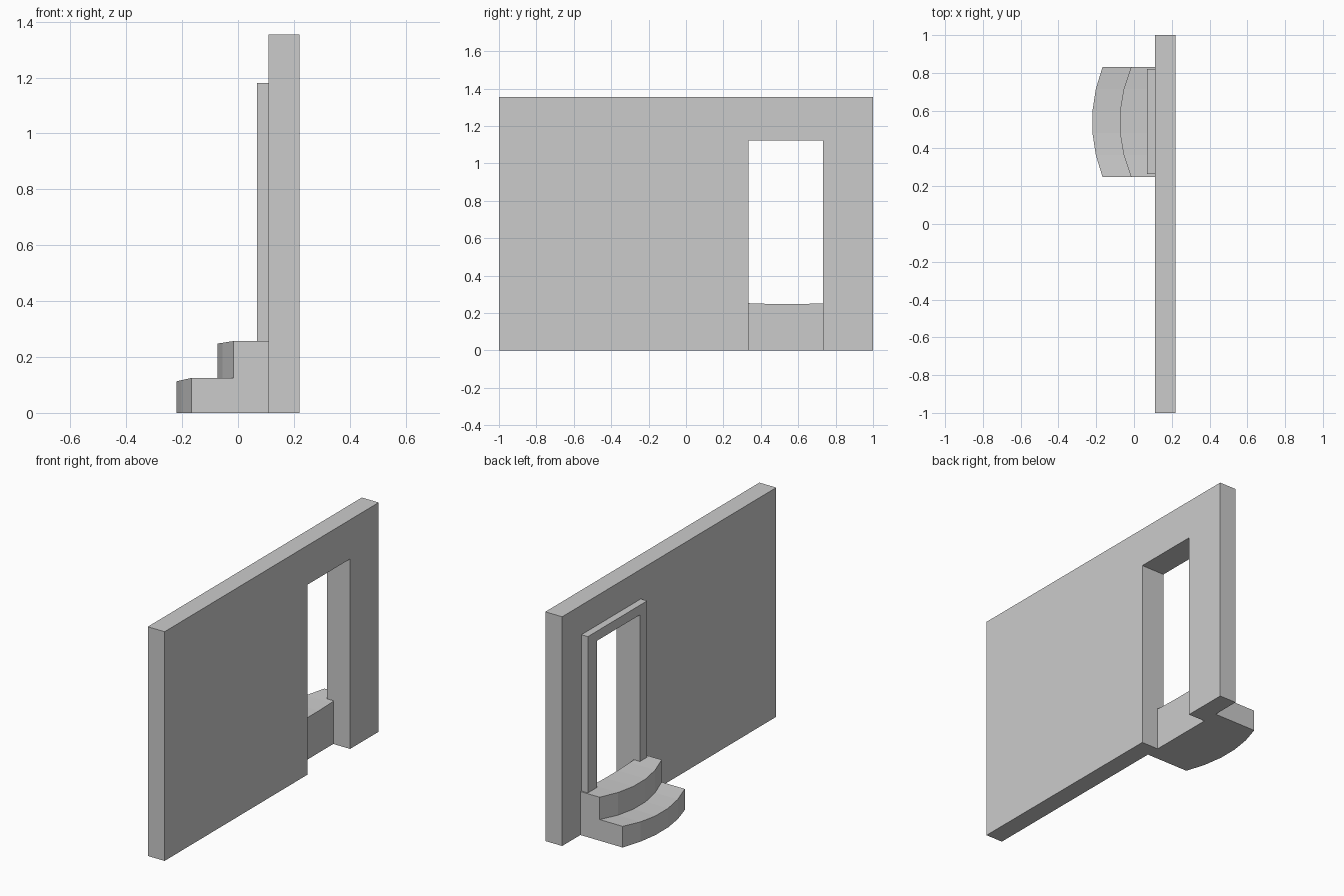
import bpy

if "Cube" in bpy.data.objects:
    bpy.data.objects.remove(bpy.data.objects["Cube"])

DOOR_Y0, DOOR_Y1, DOOR_TOP = 0.333, 0.733, 1.123
WALL_BACK, WALL_FACE = 0.11, 0.22


def loft(name, sections):
    """Solid through a row of equal-length closed sections, capped at both ends."""
    n = len(sections[0])
    verts = [p for s in sections for p in s]
    faces = [tuple(range(n))[::-1],
             tuple(range(len(verts) - n, len(verts)))]
    for k in range(len(sections) - 1):
        a, b = k * n, (k + 1) * n
        for i in range(n):
            j = (i + 1) % n
            faces.append((a + i, a + j, b + j, b + i))
    mesh = bpy.data.meshes.new(name)
    mesh.from_pydata(verts, [], faces)
    mesh.update()
    obj = bpy.data.objects.new(name, mesh)
    bpy.context.collection.objects.link(obj)
    return obj


def door_surround(name, x0, x1, y0, y1, z0, z1):
    """Slab with the doorway cut out, open at the bottom."""
    outline = [(y0, z0), (DOOR_Y0, z0), (DOOR_Y0, DOOR_TOP), (DOOR_Y1, DOOR_TOP),
               (DOOR_Y1, z0), (y1, z0), (y1, z1), (y0, z1)]
    return loft(name, [[(x, y, z) for y, z in outline] for x in (x0, x1)])


# Wall with doorway, and the raised door frame on its back
door_surround("wall", WALL_BACK, WALL_FACE, -1, 1, 0, 1.355)
door_surround("door_frame", 0.068, WALL_BACK, 0.265, 0.82, 0.256, 1.18)

# Two bowed steps, worn lower in the middle: stair profile swept along y
SEGMENTS = 5
sections = []
for i in range(SEGMENTS + 1):
    t = 2 * i / SEGMENTS - 1
    y = 0.54 + 0.29 * t
    bow = (1 - t * t) / (1 - 1 / SEGMENTS ** 2)
    low_x, low_z = -0.167 - 0.053 * bow, 0.125 - 0.012 * bow
    top_x, top_z = -0.016 - 0.058 * bow, 0.257 - 0.009 * bow
    profile = [(WALL_BACK, 0), (WALL_BACK, top_z), (top_x, top_z),
               (top_x, low_z), (low_x, low_z), (low_x, 0)]
    sections.append([(x, y, z) for x, z in profile])
steps = loft("steps", sections)

# Make all normals point outward
import bmesh
for obj in bpy.context.collection.objects:
    bm = bmesh.new()
    bm.from_mesh(obj.data)
    bmesh.ops.recalc_face_normals(bm, faces=bm.faces)
    bm.to_mesh(obj.data)
    bm.free()
